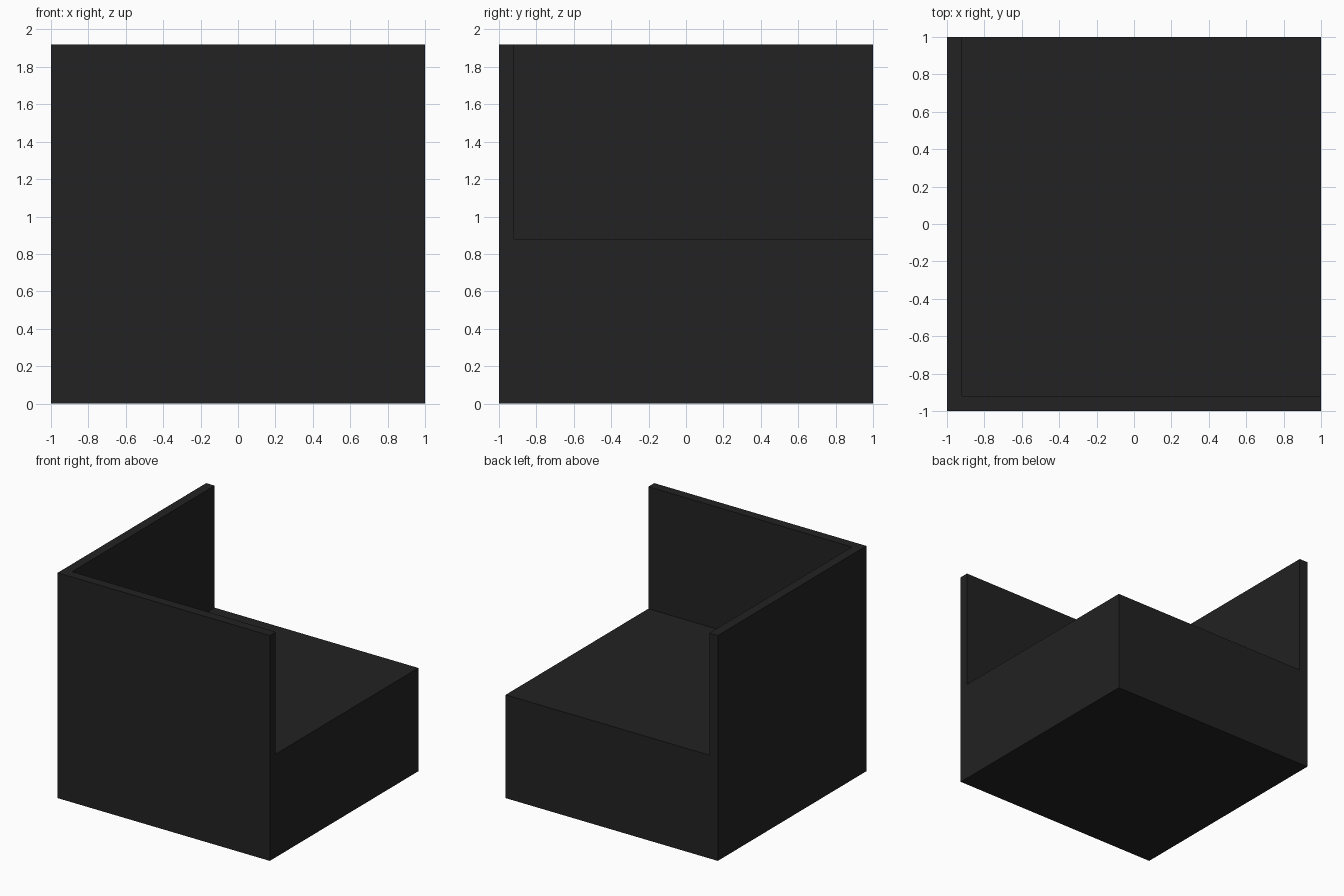
import bpy
import bmesh

cube = bpy.data.objects.get("Cube")
if cube:
    bpy.data.objects.remove(cube, do_unlink=True)

HALF = 1.0        # half the footprint
INNER = -0.92     # inner face of the two walls
SEAT_TOP = 0.88
WALL_TOP = 1.92

charcoal = bpy.data.materials.new("charcoal")
charcoal.use_nodes = True
colour = (0.016, 0.016, 0.016, 1)
charcoal.diffuse_color = colour
charcoal.node_tree.nodes["Principled BSDF"].inputs["Base Color"].default_value = colour


def extruded(name, footprint, height):
    """Raise a flat outline from the floor to a solid block."""
    bm = bmesh.new()
    base = bm.faces.new([bm.verts.new((x, y, 0)) for x, y in footprint])
    top = bmesh.ops.extrude_face_region(bm, geom=[base], use_keep_orig=True)
    verts = [v for v in top["geom"] if isinstance(v, bmesh.types.BMVert)]
    bmesh.ops.translate(bm, verts=verts, vec=(0, 0, height))
    bmesh.ops.recalc_face_normals(bm, faces=bm.faces)
    mesh = bpy.data.meshes.new(name)
    bm.to_mesh(mesh)
    bm.free()
    mesh.materials.append(charcoal)
    obj = bpy.data.objects.new(name, mesh)
    bpy.context.collection.objects.link(obj)
    return obj


# Solid seat block tucked into the corner of the walls
extruded("seat", [(INNER, INNER), (HALF, INNER), (HALF, HALF), (INNER, HALF)], SEAT_TOP)

# Thin L-shaped wall along the front and one side
extruded("corner_wall", [(-HALF, -HALF), (HALF, -HALF), (HALF, INNER),
                         (INNER, INNER), (INNER, HALF), (-HALF, HALF)], WALL_TOP)
